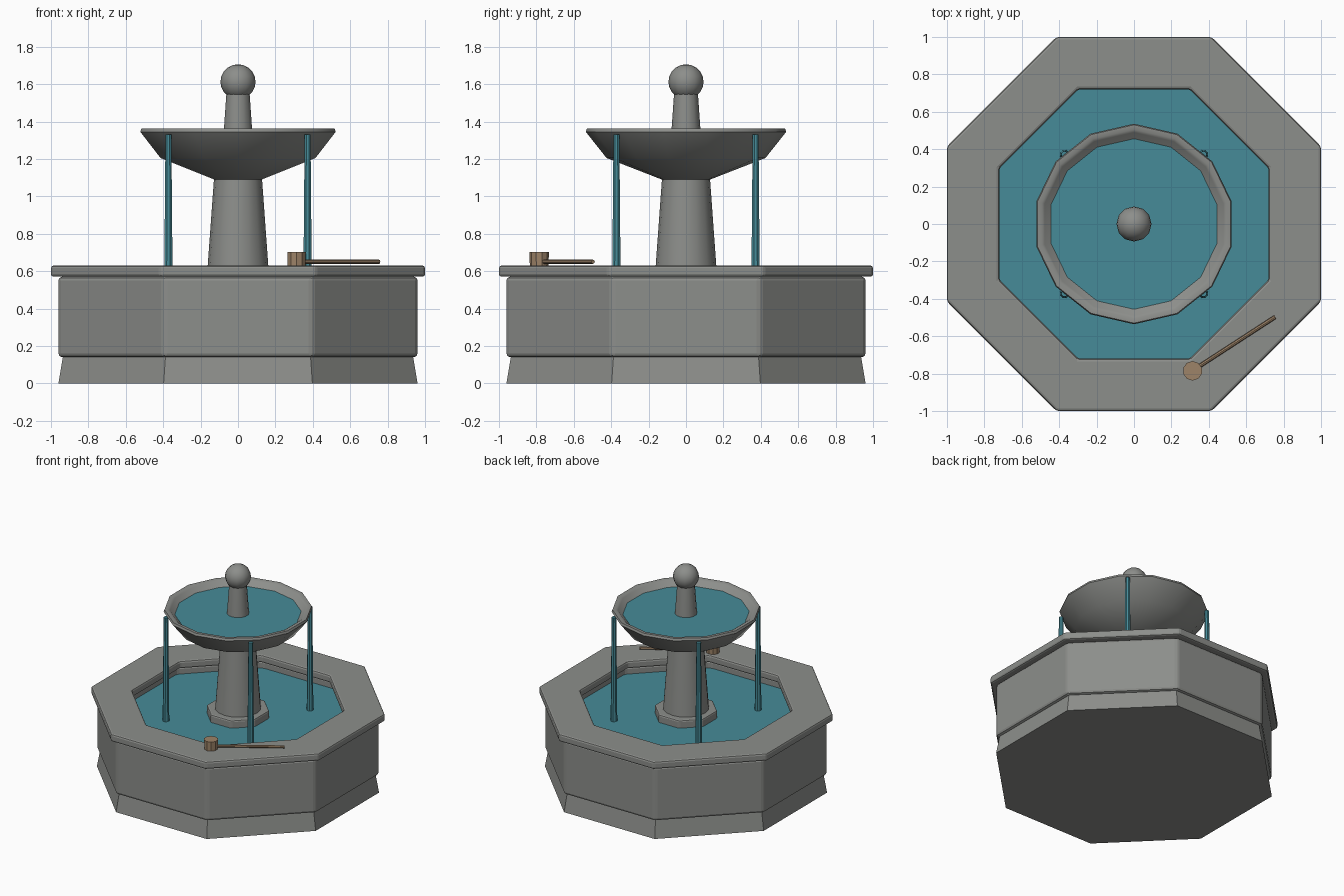
import bpy
import math
from mathutils import Vector

cube = bpy.data.objects.get("Cube")
if cube:
    bpy.data.objects.remove(cube, do_unlink=True)


def material(name, rgb):
    m = bpy.data.materials.new(name)
    m.use_nodes = True
    m.diffuse_color = (*rgb, 1)
    m.node_tree.nodes["Principled BSDF"].inputs["Base Color"].default_value = (*rgb, 1)
    return m


stone = material("grey_stone", (0.265, 0.272, 0.258))
water = material("water_teal", (0.062, 0.26, 0.315))
wood = material("brown_wood", (0.34, 0.23, 0.14))

OCT = 1 / math.cos(math.pi / 8)  # apothem to corner radius


def lathe(name, profile, sides, mat, phase=0.0, ring=False, bevel=0.0, smooth=False):
    """Turn a bottom-to-top (radius, z) profile; ring joins its ends, otherwise they are capped."""
    verts, faces = [], []
    for r, z in profile:
        for i in range(sides):
            a = phase + math.tau * i / sides
            verts.append((r * math.cos(a), r * math.sin(a), z))
    n = len(profile)
    for k in range(n if ring else n - 1):
        low, high = k * sides, (k + 1) % n * sides
        for i in range(sides):
            j = (i + 1) % sides
            faces.append((low + i, low + j, high + j, high + i))
    if not ring:
        faces.append(tuple(reversed(range(sides))))
        if n > 1:
            faces.append(tuple(range((n - 1) * sides, n * sides)))
        else:
            faces[0] = tuple(range(sides))
    mesh = bpy.data.meshes.new(name)
    mesh.from_pydata(verts, [], faces)
    mesh.materials.append(mat)
    obj = bpy.data.objects.new(name, mesh)
    bpy.context.collection.objects.link(obj)
    if bevel:
        mod = obj.modifiers.new("Bevel", 'BEVEL')
        mod.width = bevel
        mod.segments = 2
        mod.limit_method = 'ANGLE'
        mod.angle_limit = math.radians(30)
    if smooth:
        shade(obj)
    return obj


def shade(obj):
    bpy.ops.object.select_all(action='DESELECT')
    obj.select_set(True)
    bpy.context.view_layer.objects.active = obj
    bpy.ops.object.shade_smooth_by_angle(angle=math.radians(35))


def octagon(name, profile, mat, **kw):
    return lathe(name, [(r * OCT, z) for r, z in profile], 8, mat, math.pi / 8, **kw)


# Octagonal basin
octagon("basin_foot", [(0.96, 0), (0.935, 0.15)], stone)
octagon("basin_wall", [(0.76, 0.14), (0.96, 0.14), (0.96, 0.57), (0.76, 0.57)],
        stone, ring=True, bevel=0.02)
octagon("basin_rim", [(0.72, 0.57), (1.0, 0.57), (1.0, 0.63), (0.72, 0.63)],
        stone, ring=True, bevel=0.014)
octagon("pool_water", [(0.77, 0.51)], water)

# Central column
octagon("column_plinth", [(0.213, 0.14), (0.213, 0.57)], stone, bevel=0.012)
lathe("column", [(0.167, 0.56), (0.128, 1.10)], 16, stone, math.pi / 2, smooth=True)

# Upper bowl
lathe("bowl", [(0.13, 1.09), (0.425, 1.205), (0.536, 1.345), (0.53, 1.362),
               (0.505, 1.362), (0.49, 1.352), (0.43, 1.29), (0.13, 1.17)],
      14, stone, math.pi / 2, smooth=True)
lathe("bowl_water", [(0.456, 1.32)], 14, water, math.pi / 2)

# Finial
lathe("finial_neck", [(0.085, 1.16), (0.08, 1.32), (0.063, 1.56)], 14, stone,
      math.pi / 2, smooth=True)
bpy.ops.mesh.primitive_uv_sphere_add(segments=12, ring_count=10, radius=0.094,
                                     location=(0, 0, 1.612))
ball = bpy.context.object
ball.name = "finial_ball"
ball.data.materials.append(stone)
shade(ball)

# Falling water streams
for sx, side in ((1, "left"), (-1, "right")):
    for sy, end in ((1, "back"), (-1, "front")):
        stream = lathe(f"water_stream_{end}_{side}", [(0.025, 0.48), (0.017, 1.33)], 8,
                       water, math.pi / 8, smooth=True)
        stream.location = (sx * 0.372, sy * 0.372, 0)

# Wooden dipper lying on the rim
cup = lathe("dipper_cup", [(0.05, 0.63), (0.052, 0.703)], 10, wood, math.pi / 10)
cup.location = (0.313, -0.785, 0)
start, tip = Vector((0.33, -0.773, 0.65)), Vector((0.755, -0.497, 0.65))
handle = lathe("dipper_handle", [(0.011, 0), (0.011, (tip - start).length)], 8, wood, smooth=True)
handle.location = start
handle.rotation_euler = (tip - start).to_track_quat('Z', 'Y').to_euler()
